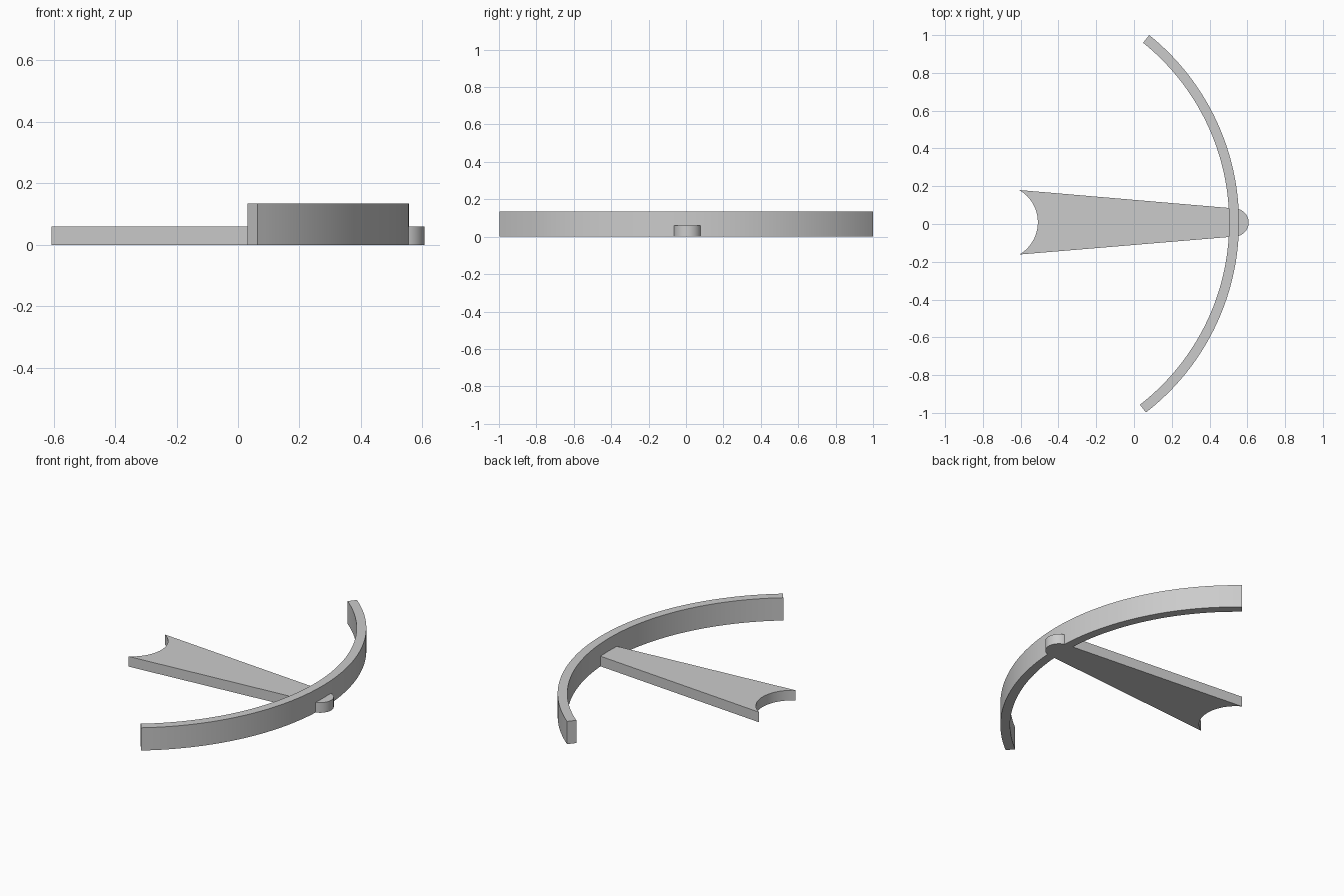
import bpy, bmesh
from math import cos, sin, radians

if "Cube" in bpy.data.objects:
    bpy.data.objects.remove(bpy.data.objects["Cube"])

grey = bpy.data.materials.new("plain_grey")
grey.use_nodes = True
COLOUR = (0.6, 0.6, 0.6, 1)
grey.diffuse_color = COLOUR
grey.node_tree.nodes["Principled BSDF"].inputs["Base Color"].default_value = COLOUR


def arc(cx, cy, radius, start, end, steps):
    """Points along an arc, angles in degrees."""
    angles = [radians(start + (end - start) * i / steps) for i in range(steps + 1)]
    return [(cx + radius * cos(a), cy + radius * sin(a)) for a in angles]


def extrude_outline(name, outline, height):
    """Solid plate standing on the ground from a flat outline."""
    bm = bmesh.new()
    face = bm.faces.new([bm.verts.new((x, y, 0)) for x, y in outline])
    grown = bmesh.ops.extrude_face_region(bm, geom=[face])
    top = [v for v in grown["geom"] if isinstance(v, bmesh.types.BMVert)]
    bmesh.ops.translate(bm, verts=top, vec=(0, 0, height))
    bmesh.ops.recalc_face_normals(bm, faces=bm.faces)
    mesh = bpy.data.meshes.new(name)
    bm.to_mesh(mesh)
    bm.free()
    mesh.materials.append(grey)
    obj = bpy.data.objects.new(name, mesh)
    bpy.context.collection.objects.link(obj)
    bpy.ops.object.select_all(action="DESELECT")
    obj.select_set(True)
    bpy.context.view_layer.objects.active = obj
    bpy.ops.object.shade_smooth_by_angle(angle=radians(30))
    return obj


PIVOT = (-0.717, 0.008)

# Tall curved rim, centred on the pivot
outer = arc(*PIVOT, 1.273, -52.2, 51.2, 64)
inner = arc(*PIVOT, 1.221, 51.2, -52.2, 64)
extrude_outline("curved_rim", outer + inner, 0.135)

# Tapered arm: rounded tip beyond the rim, concave seat at the wide end
tip = arc(0.533, 0.008, 0.074, -86, 85, 24)
seat = arc(-0.707, 0.009, 0.198, 59.5, -59.5, 24)
extrude_outline("tapered_arm", tip + seat, 0.06)
